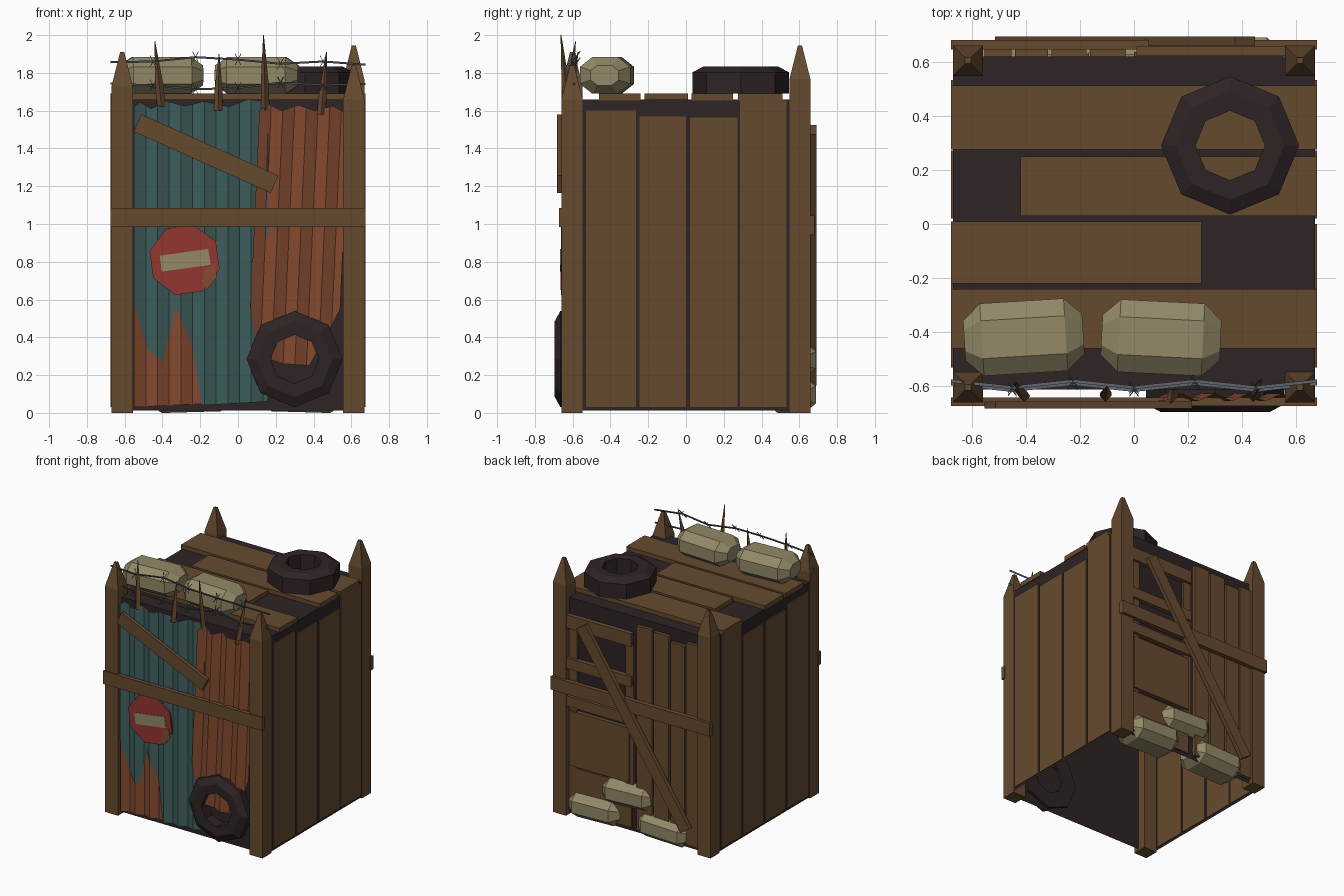
import bpy, bmesh, math
from mathutils import Vector, Matrix

if "Cube" in bpy.data.objects:
    bpy.data.objects.remove(bpy.data.objects["Cube"])


def material(name, srgb):
    m = bpy.data.materials.new(name)
    lin = [((c / 255 + 0.055) / 1.055) ** 2.4 for c in srgb]
    m.diffuse_color = (*lin, 1)
    m.use_nodes = True
    m.node_tree.nodes["Principled BSDF"].inputs["Base Color"].default_value = m.diffuse_color
    return m


DARK = material("dark_brown_black", (46, 35, 37))
WOOD = material("brown_wood", (102, 74, 47))
TEAL = material("teal_metal", (62, 94, 93))
RUST = material("rust_metal", (132, 74, 48))
RED = material("sign_red", (146, 54, 49))
CLOTH = material("sand_cloth", (147, 137, 104))
WIRE = material("wire_grey", (98, 102, 110))


def finish(name, bm, mat):
    bmesh.ops.recalc_face_normals(bm, faces=bm.faces)
    me = bpy.data.meshes.new(name)
    bm.to_mesh(me)
    bm.free()
    me.materials.append(mat)
    ob = bpy.data.objects.new(name, me)
    bpy.context.collection.objects.link(ob)
    return ob


def loft(name, rings, mat, closed=False, caps=True):
    """Join equal-length rings of points with quads."""
    bm = bmesh.new()
    vs = [[bm.verts.new(p) for p in r] for r in rings]
    n = len(vs[0])
    pairs = list(zip(vs, vs[1:])) + ([(vs[-1], vs[0])] if closed else [])
    for a, b in pairs:
        for i in range(n):
            bm.faces.new((a[i], a[(i + 1) % n], b[(i + 1) % n], b[i]))
    if caps and not closed:
        bm.faces.new(vs[0])
        bm.faces.new(vs[-1])
    return finish(name, bm, mat)


def box(name, x0, x1, y0, y1, z0, z1, mat=WOOD):
    return loft(name, [[(x0, y0, z), (x1, y0, z), (x1, y1, z), (x0, y1, z)]
                       for z in (z0, z1)], mat)


def plate(name, pts, y0, y1, mat=WOOD):
    """Upright outline in x, z given thickness along y."""
    return loft(name, [[(x, y, z) for x, z in pts] for y in (y0, y1)], mat)


def beam(name, a, b, width, y0, y1, mat=WOOD):
    a, b = Vector(a), Vector(b)
    d = (b - a).normalized() * width / 2
    s = Vector((-d.y, d.x))
    plate(name, [a + s, b + s, b - s, a - s], y0, y1, mat)


def line(pts, x):
    """Height of a polyline at x."""
    for (xa, za), (xb, zb) in zip(pts, pts[1:]):
        if x <= xb:
            return za + (zb - za) * (x - xa) / (xb - xa)
    return pts[-1][1]


def sheet(name, top, bottom, lean, y, mat):
    """Corrugated sheet between two outlines; lean shifts the lower part in x."""
    x0, x1 = top[0][0], top[-1][0]
    step = 0.062
    xs = {round(x0 + i * step, 4) for i in range(int((x1 - x0) / step) + 1)}
    xs = sorted(xs | {p[0] for p in top} | {p[0] for p in bottom})
    bm = bmesh.new()
    cols = []
    for x in xs:
        t = abs(((x - x0) / step) % 2 - 1)
        yy = y - 0.028 * t
        zs = line(top, x), line(bottom, x)
        cols.append([bm.verts.new((x - lean * (1.64 - z), yy, z)) for z in zs])
    for a, b in zip(cols, cols[1:]):
        bm.faces.new((a[0], b[0], b[1], a[1]))
    return finish(name, bm, mat)


# hollow hut body, open underneath
body = box("hut_body", -0.668, 0.668, -0.612, 0.618, 0.012, 1.66, DARK)
bm = bmesh.new()
bm.from_mesh(body.data)
bmesh.ops.delete(bm, geom=[f for f in bm.faces if f.calc_center_median().z < 0.1],
                 context='FACES')
bm.to_mesh(body.data)
bm.free()

# pointed corner posts
for sx, sy, tip in ((-1, -1, 1.91), (1, -1, 1.84), (-1, 1, 1.87), (1, 1, 1.945)):
    cx, cy = sx * 0.613, sy * 0.603
    rings = [[(cx + i * h, cy + j * h, z) for i, j in ((-1, -1), (1, -1), (1, 1), (-1, 1))]
             for z, h in ((0, 0.056), (tip - 0.18, 0.056), (tip, 0.011))]
    loft("corner_post", rings, WOOD)

# side planks
for s in (-1, 1):
    for y0, y1, top in ((-0.53, -0.265, 1.60), (-0.247, 0, 1.57),
                        (0.02, 0.272, 1.565), (0.285, 0.532, 1.655)):
        xa, xb = sorted((s * 0.66, s * 0.675))
        box("side_plank", xa, xb, y0, y1, 0.03, top)

# roof planks
for x0, x1, y0, y1 in ((-0.675, 0.675, 0.275, 0.512), (-0.42, 0.675, 0.03, 0.25),
                       (-0.675, 0.25, -0.22, 0.01), (-0.675, 0.675, -0.46, -0.24)):
    box("roof_plank", x0, x1, y0, y1, 1.655, 1.692)

# corrugated front sheets
sheet("rust_patch_sheet", [(-0.55, 0.62), (-0.15, 0.62)], [(-0.55, 0.03), (-0.15, 0.05)],
      0, -0.614, RUST)
sheet("teal_sheet",
      [(-0.55, 1.62), (-0.52, 1.645), (-0.46, 1.61), (-0.38, 1.65), (-0.28, 1.625),
       (-0.18, 1.65), (-0.05, 1.62), (0.05, 1.66), (0.16, 1.65)],
      [(-0.55, 0.58), (-0.48, 0.34), (-0.40, 0.27), (-0.33, 0.56), (-0.24, 0.35),
       (-0.19, 0.04), (0.16, 0.06)], 0, -0.620, TEAL)
sheet("rust_sheet",
      [(0.115, 1.60), (0.16, 1.635), (0.23, 1.60), (0.32, 1.63), (0.41, 1.60),
       (0.5, 1.625), (0.59, 1.58)],
      [(0.115, 0.56), (0.17, 0.30), (0.30, 0.26), (0.44, 0.25), (0.52, 0.40), (0.59, 0.55)],
      0.045, -0.626, RUST)

# front braces
box("front_crossbar", -0.675, 0.675, -0.672, -0.640, 0.985, 1.085)
beam("front_diagonal_brace", (-0.532, 1.535), (0.193, 1.21), 0.1, -0.682, -0.655)


def ngon(cx, cz, r, n, turn):
    return [(cx + r * math.cos(turn + i * math.tau / n), cz + r * math.sin(turn + i * math.tau / n))
            for i in range(n)]


# round warning sign with bar and rust stain
tilt = math.radians(8)
plate("sign_disc", ngon(-0.283, 0.81, 0.192, 8, tilt + math.pi / 8), -0.662, -0.650, RED)
d = Vector((math.cos(tilt), math.sin(tilt))) * 0.13
c = Vector((-0.28, 0.808))
beam("sign_bar", c - d, c + d, 0.085, -0.666, -0.661, CLOTH)
plate("sign_rust_stain", [(-0.18, 0.755), (-0.125, 0.785), (-0.11, 0.72), (-0.165, 0.65),
                          (-0.19, 0.70)], -0.665, -0.661, RUST)


# eight-sided tyres
def tyre(name, matrix, turn, depth):
    profile = ((0.255, 0), (0.255, depth - 0.03), (0.2, depth), (0.128, depth - 0.004), (0.128, 0))
    rings = [[matrix @ Vector((x, y, z)) for x, y in ngon(0, 0, r, 8, turn)] for r, z in profile]
    loft(name, rings, DARK, closed=True)


tyre("roof_tyre", Matrix.Translation((0.355, 0.29, 1.69)), 0, 0.143)
tyre("front_tyre", Matrix.Translation((0.30, -0.59, 0.285)) @ Matrix.Rotation(math.pi / 2, 4, 'X'),
     0, 0.105)


# sandbags with eight-sided section and tapered ends
def sandbag(x, y, z, turn, roll=0.0):
    m = (Matrix.Translation((x, y, z)) @ Matrix.Rotation(turn, 4, 'Z')
         @ Matrix.Rotation(roll, 4, 'Y'))
    rings = []
    for px, k in ((-0.22, 0.55), (-0.155, 1), (0.155, 1), (0.22, 0.55)):
        sec = [(0.134, 0.045), (0.07, 0.096), (-0.07, 0.096), (-0.134, 0.045),
               (-0.134, -0.045), (-0.07, -0.096), (0.07, -0.096), (0.134, -0.045)]
        rings.append([m @ Vector((px, a * k, b * k)) for a, b in sec])
    loft("sandbag", rings, CLOTH)


sandbag(-0.407, -0.418, 1.787, 0.06)
sandbag(0.10, -0.42, 1.787, -0.05)
sandbag(0.335, 0.555, 0.10, 0, 0.03)
sandbag(0.05, 0.555, 0.285, 0, 0.04)
sandbag(-0.25, 0.555, 0.10, 0, -0.03)

# back planks
for x0, x1, top in ((-0.162, -0.03, 1.61), (-0.305, -0.175, 1.60),
                    (-0.44, -0.318, 1.56), (-0.555, -0.452, 1.59)):
    box("back_plank", x0, x1, 0.61, 0.645, 0.04, top)

# back door: lower board, panel, window frame and slats
box("door_lower_board", 0.02, 0.55, 0.61, 0.632, 0.04, 0.37)
box("door_panel", 0.03, 0.54, 0.61, 0.650, 0.39, 0.81)
for x0, x1 in ((0.0, 0.07), (0.48, 0.55)):
    box("door_stile", x0, x1, 0.61, 0.635, 0.37, 1.50)
for z0, z1 in ((0.84, 0.92), (1.13, 1.21), (1.44, 1.54)):
    box("window_slat", 0.01, 0.56, 0.62, 0.655, z0, z1)

# back braces
box("back_crossbar", -0.675, 0.675, 0.645, 0.680, 0.945, 1.045)
beam("back_diagonal_brace", (0.41, 1.50), (-0.475, 0.17), 0.09, 0.660, 0.692)

# wooden spikes along the front edge
for base, tip in (((-0.405, -0.635, 1.62), (-0.44, -0.585, 1.965)),
                  ((-0.105, -0.635, 1.60), (-0.10, -0.60, 1.90)),
                  ((0.145, -0.625, 1.60), (0.135, -0.662, 2.0)),
                  ((0.44, -0.635, 1.58), (0.468, -0.572, 1.91))):
    rings = []
    for k, h in ((0, 0.022), (0.35, 0.021), (1, 0.002)):
        p = Vector(base).lerp(Vector(tip), k)
        rings.append([p + Vector((i * h, j * h, 0)) for i, j in ((1, 0), (0, 1), (-1, 0), (0, -1))])
    loft("wood_spike", rings, WOOD)


# barbed wire
def wire(name, pts, radius):
    rings = [[Vector(p) + Vector((0, radius * math.cos(a), radius * math.sin(a)))
              for a in (0.5, 2.6, 4.7)] for p in pts]
    loft(name, rings, WIRE)


for zs, y in (((1.858, 1.862, 1.885, 1.872, 1.85, 1.862, 1.845), -0.592),
              ((1.745, 1.735, 1.715, 1.722, 1.75, 1.738, 1.742), -0.602)):
    pts = [(-0.675 + i * 0.225, y + 0.012 * (-1) ** i, z) for i, z in enumerate(zs)]
    wire("barbed_wire", pts, 0.007)
    for i in range(1, 6):
        x, yy, z = pts[i]
        for s in (-1, 1):
            wire("wire_barb", [(x - 0.016, yy - s * 0.02, z - s * 0.03),
                               (x + 0.016, yy + s * 0.02, z + s * 0.03)], 0.004)
